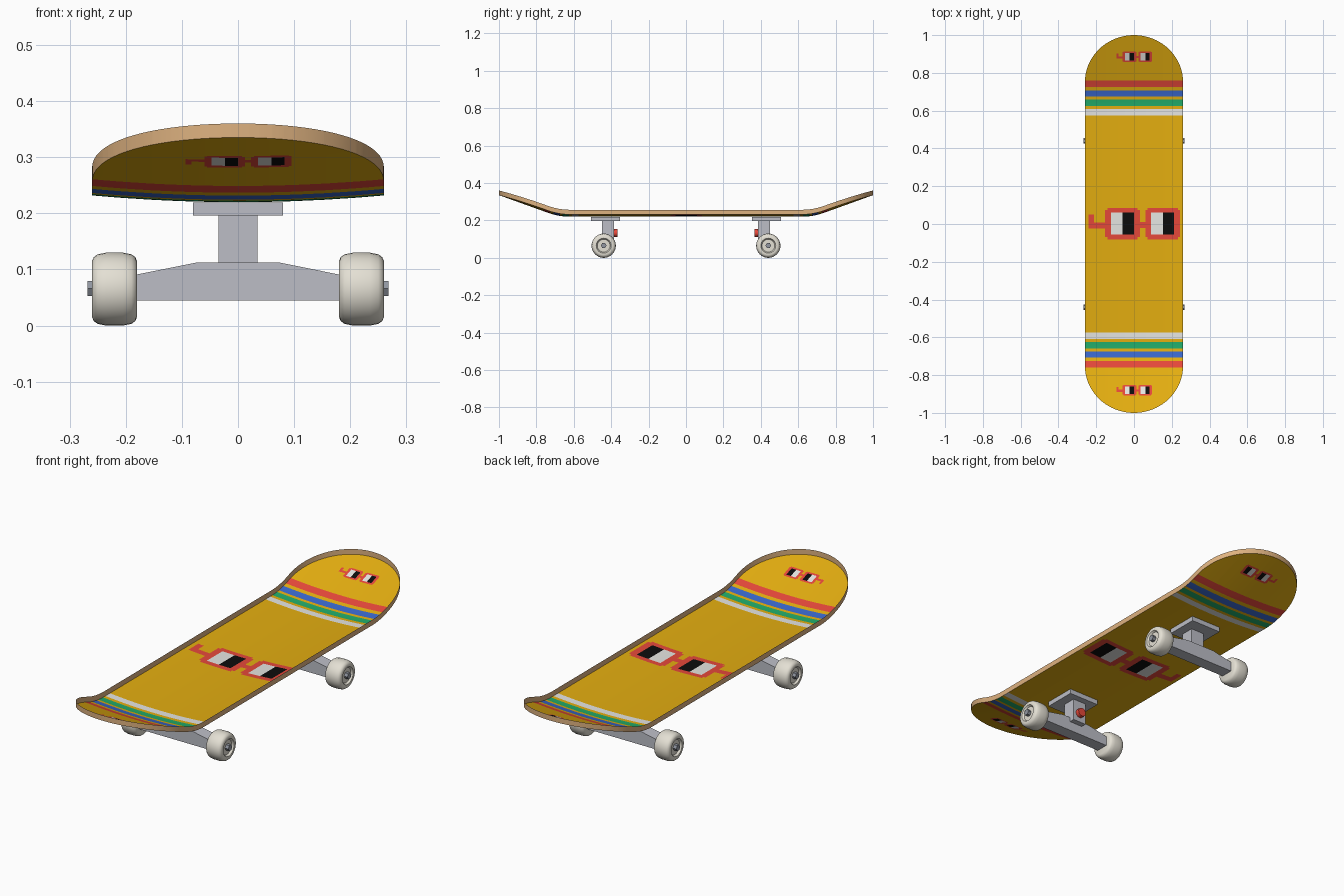
import bpy, bmesh, math
from mathutils import Matrix

if "Cube" in bpy.data.objects:
    bpy.data.objects.remove(bpy.data.objects["Cube"])


def material(name, r, g, b):
    lin = lambda c: (c / 255 / 12.92) if c < 11 else ((c / 255 + 0.055) / 1.055) ** 2.4
    m = bpy.data.materials.new(name)
    m.diffuse_color = (lin(r), lin(g), lin(b), 1)
    m.use_nodes = True
    m.node_tree.nodes["Principled BSDF"].inputs["Base Color"].default_value = m.diffuse_color
    return m


YELLOW, RED, BLUE, GREEN, WHITE, BLACK, WOOD = range(7)
deck_mats = [material("yellow paint", 228, 174, 16), material("red paint", 230, 72, 58),
             material("blue paint", 58, 104, 205), material("green paint", 34, 172, 106),
             material("white paint", 230, 230, 226), material("black paint", 12, 12, 12),
             material("maple wood", 222, 178, 128)]
METAL = material("truck metal", 188, 190, 198)
CREAM = material("wheel cream", 228, 224, 212)
STEEL = material("nut steel", 145, 150, 160)


def finish(name, bm, mats, smooth=True):
    me = bpy.data.meshes.new(name)
    bm.to_mesh(me)
    bm.free()
    ob = bpy.data.objects.new(name, me)
    bpy.context.collection.objects.link(ob)
    for m in mats:
        me.materials.append(m)
    if smooth:
        bpy.ops.object.select_all(action='DESELECT')
        ob.select_set(True)
        bpy.context.view_layer.objects.active = ob
        bpy.ops.object.shade_smooth_by_angle(angle=math.radians(35))
    return ob


# painted rectangles on the deck: x0, x1, y0, y1, colour (later ones win)
W, STRAIGHT = 0.26, 0.75
rects = []
for s in (1, -1):
    for y, c in ((0.743, RED), (0.691, BLUE), (0.643, GREEN), (0.592, WHITE)):
        rects.append((-1, 1, s * y - 0.017, s * y + 0.017, c))


def spectacles(cy, sx, sy):
    parts = [(-0.24, -0.15, -0.024, 0.008, RED), (-0.24, -0.212, -0.024, 0.05, RED),
             (0.03, 0.065, -0.022, 0.01, RED)]
    for x in (-0.153, 0.06):
        parts += [(x, x + 0.184, -0.07, 0.073, RED), (x + 0.012, x + 0.172, -0.082, 0.085, RED),
                  (x + 0.031, x + 0.093, -0.056, 0.06, WHITE),
                  (x + 0.093, x + 0.153, -0.056, 0.06, BLACK)]
    for x0, x1, y0, y1, c in parts:
        rects.append((x0 * sx, x1 * sx, cy + y0 * sy, cy + y1 * sy, c))


spectacles(0, 1, 1)
for cy in (0.885, -0.88):
    spectacles(cy, 0.39, 0.34)


def deck_z(x, y):
    # flat middle, kicked-up ends, slight side-to-side concave
    t = max(0, abs(y) - 0.62)
    kick = 0.36 * (t * t / 0.24 if t < 0.12 else t - 0.06)
    return 0.22 + kick + 0.012 * (x / W) ** 2


# deck outline, cut along every paint edge and bend line
bm = bmesh.new()
N = 40
pts = [(W * math.cos(math.pi * i / N), STRAIGHT + (1 - STRAIGHT) * math.sin(math.pi * i / N))
       for i in range(N + 1)]
pts += [(-x, -y) for x, y in pts]
bm.faces.new([bm.verts.new((x, y, 0)) for x, y in pts])
xs = {round(v, 4) for r in rects for v in r[:2] if abs(v) < W}
ys = {round(v, 4) for r in rects for v in r[2:4]}
xs |= {round(0.052 * i, 4) for i in range(-4, 5)}
ys |= {round(s * (0.62 + 0.02 * i), 4) for s in (1, -1) for i in range(8)}
for vals, axis in ((xs, 0), (ys, 1)):
    for v in sorted(vals):
        co, no = [0, 0, 0], [0, 0, 0]
        co[axis], no[axis] = v, 1
        bmesh.ops.bisect_plane(bm, geom=bm.verts[:] + bm.edges[:] + bm.faces[:],
                               dist=1e-5, plane_co=co, plane_no=no)
for f in bm.faces:
    c = f.calc_center_median()
    for x0, x1, y0, y1, col in rects:
        if x0 < c.x < x1 and y0 < c.y < y1:
            f.material_index = col
for v in bm.verts:
    v.co.z = deck_z(v.co.x, v.co.y)
bm.normal_update()
bmesh.ops.reverse_faces(bm, faces=[f for f in bm.faces if f.normal.z < 0])

# wooden side wall standing on the deck edge
border = [e for e in bm.edges if e.is_boundary]
geom = bmesh.ops.extrude_edge_only(bm, edges=border)["geom"]
for v in geom:
    if isinstance(v, bmesh.types.BMVert):
        v.co.z += 0.025
walls = [f for f in geom if isinstance(f, bmesh.types.BMFace)]
bmesh.ops.split_edges(bm, edges=border)
bm.normal_update()
walls = [f for f in bm.faces if abs(f.normal.z) < 0.2]
for f in walls:
    f.material_index = WOOD
    c = f.calc_center_median()
    cy = max(-STRAIGHT, min(STRAIGHT, c.y))
    if f.normal.x * c.x + f.normal.y * (c.y - cy) < 0:
        f.normal_flip()
finish("deck", bm, deck_mats)


def box(name, x, y, z, mat):
    bm = bmesh.new()
    bmesh.ops.create_cube(bm, size=1)
    for v in bm.verts:
        v.co = [r[0] if c < 0 else r[1] for r, c in zip((x, y, z), v.co)]
    return finish(name, bm, [mat], False)


def cylinder(name, centre, r, depth, axis, sides, mat):
    bm = bmesh.new()
    rot = Matrix.Rotation(math.pi / 2, 4, 'Y' if axis == 'X' else 'X')
    bmesh.ops.create_cone(bm, cap_ends=True, segments=sides, radius1=r, radius2=r,
                          depth=depth, matrix=Matrix.Translation(centre) @ rot)
    return finish(name, bm, [mat])


def wheel(name, side, y):
    # lathed barrel with a recessed outer face
    prof = [(0.18, 0), (0.18, 0.05), (0.183, 0.057), (0.19, 0.062), (0.205, 0.065), (0.235, 0.065),
            (0.25, 0.062), (0.257, 0.057), (0.26, 0.05), (0.26, 0.04), (0.251, 0.034), (0.251, 0)]
    bm = bmesh.new()
    vs = [bm.verts.new((side * x, y, 0.065 + r)) for x, r in prof]
    es = [bm.edges.new(p) for p in zip(vs, vs[1:])]
    bmesh.ops.spin(bm, geom=vs + es, cent=(0, y, 0.065), axis=(1, 0, 0),
                   angle=2 * math.pi, steps=32)
    bmesh.ops.remove_doubles(bm, verts=bm.verts, dist=1e-5)
    bmesh.ops.recalc_face_normals(bm, faces=bm.faces)
    finish(name, bm, [CREAM])


# trucks, mirrored front to back
for end, s in (("front", -1), ("back", 1)):
    span = lambda a, b: sorted((s * a, s * b))
    box(end + "_baseplate", (-0.08, 0.08), span(0.353, 0.508), (0.196, 0.219), METAL)
    box(end + "_truck_stem", (-0.035, 0.035), span(0.384, 0.448), (0.09, 0.197), METAL)
    cylinder(end + "_bushing", (0, s * 0.378, 0.133), 0.021, 0.026, 'Y', 16, deck_mats[RED])
    # tapered axle hanger
    bm = bmesh.new()
    half = [(0.185, 0.045), (0.185, 0.09), (0.075, 0.112)]
    outline = half + [(-x, z) for x, z in reversed(half)]
    face = bm.faces.new([bm.verts.new((x, s * 0.44 - 0.03, z)) for x, z in outline])
    ext = bmesh.ops.extrude_face_region(bm, geom=[face])["geom"]
    bmesh.ops.translate(bm, vec=(0, 0.06, 0),
                        verts=[v for v in ext if isinstance(v, bmesh.types.BMVert)])
    bmesh.ops.recalc_face_normals(bm, faces=bm.faces)
    finish(end + "_hanger", bm, [METAL], False)
    for side, label in ((-1, "left"), (1, "right")):
        wheel(f"{end}_{label}_wheel", side, s * 0.44)
        cylinder(f"{end}_{label}_axle_nut", (side * 0.257, s * 0.44, 0.066), 0.015, 0.022,
                 'X', 6, STEEL)
